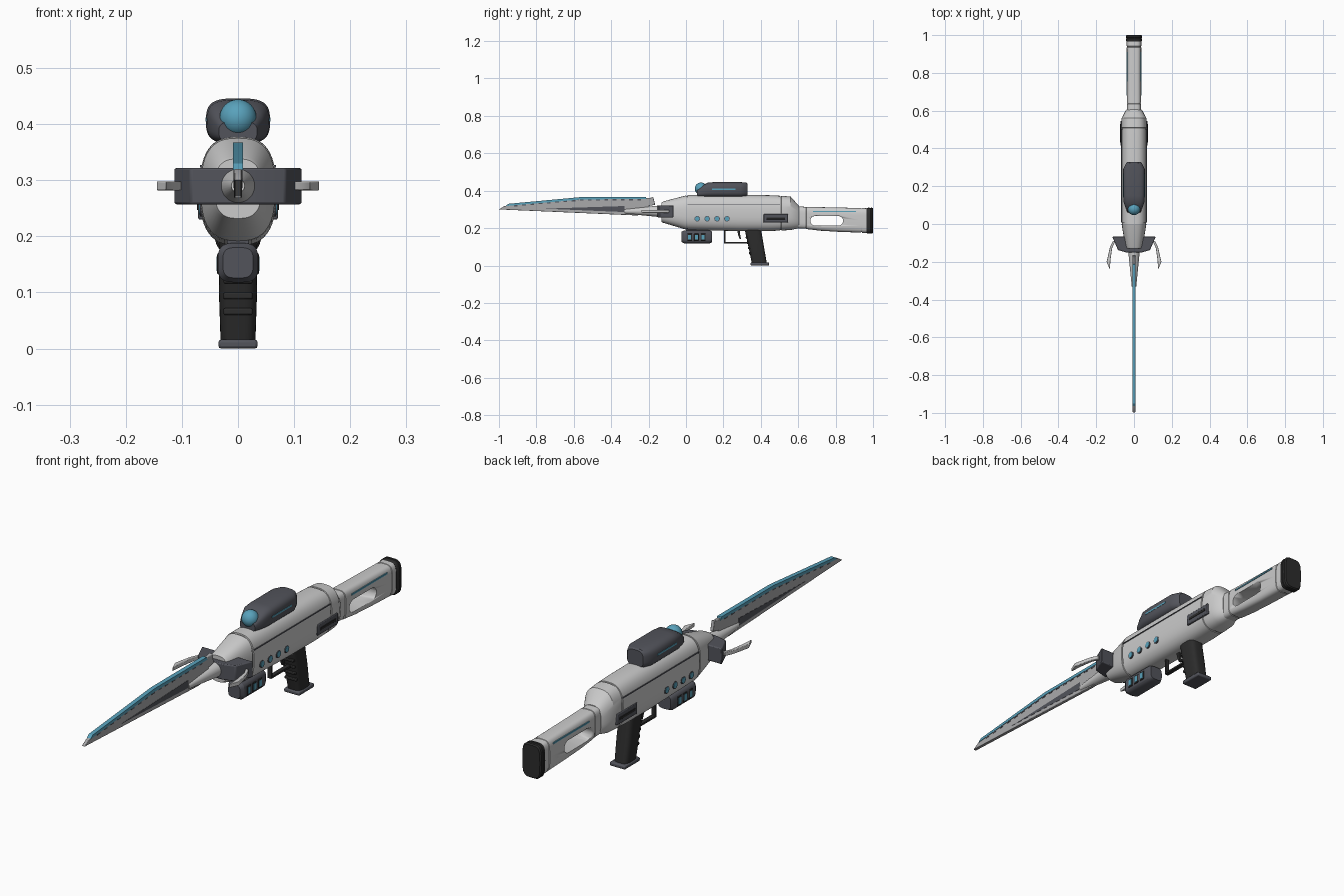
import bpy, bmesh, math
from mathutils import Matrix


def mat(name, rgb):
    m = bpy.data.materials.new(name)
    m.diffuse_color = (*rgb, 1)
    return m


LIGHT = mat("light_shell", (0.62, 0.62, 0.64))
BLADE = mat("blade_metal", (0.4, 0.4, 0.41))
DARK = mat("dark_metal", (0.085, 0.088, 0.105))
BLACK = mat("black_rubber", (0.025, 0.025, 0.025))
BLUE = mat("blue_glow", (0.1, 0.36, 0.5))


def finish(name, bm, material, bevel=0, smooth=True):
    bmesh.ops.recalc_face_normals(bm, faces=bm.faces)
    me = bpy.data.meshes.new(name)
    bm.to_mesh(me)
    bm.free()
    ob = bpy.data.objects.new(name, me)
    bpy.context.collection.objects.link(ob)
    me.materials.append(material)
    if bevel:
        b = ob.modifiers.new("bevel", 'BEVEL')
        b.width, b.segments, b.limit_method = bevel, 2, 'ANGLE'
    bpy.ops.object.select_all(action='DESELECT')
    bpy.context.view_layer.objects.active = ob
    ob.select_set(True)
    if smooth:
        bpy.ops.object.shade_smooth_by_angle(angle=math.radians(28))
    return ob


def box(name, x, y, z, material, bevel=0.002):
    """Box from (min, max) ranges."""
    bm = bmesh.new()
    bmesh.ops.create_cube(bm, size=1)
    for v in bm.verts:
        v.co = [(r[0] + r[1]) / 2 + c * (r[1] - r[0]) for r, c in zip((x, y, z), v.co)]
    return finish(name, bm, material, bevel)


def prism(name, pts, lo, hi, material, axis='x', bevel=0):
    """Extruded outline: (y, z) along x, or (x, y) along z."""
    bm = bmesh.new()
    rings = []
    for t in (lo, hi):
        rings.append([bm.verts.new((t, a, b) if axis == 'x' else (a, b, t)) for a, b in pts])
    n = len(pts)
    bm.faces.new(rings[0])
    bm.faces.new(rings[1])
    for i in range(n):
        j = (i + 1) % n
        bm.faces.new((rings[0][i], rings[0][j], rings[1][j], rings[1][i]))
    return finish(name, bm, material, bevel)


def loft(name, secs, power, material, axis='y', n=40, bevel=0):
    """Skin superellipse sections (position, half width, low, high)."""
    bm = bmesh.new()
    rings = []
    for t, hw, lo, hi in secs:
        ring = []
        for i in range(n):
            a = 2 * math.pi * i / n
            c, s = math.cos(a), math.sin(a)
            u = hw * math.copysign(abs(c) ** (2 / power), c)
            v = (lo + hi) / 2 + (hi - lo) / 2 * math.copysign(abs(s) ** (2 / power), s)
            ring.append(bm.verts.new((u, t, v) if axis == 'y' else (u, v, t)))
        rings.append(ring)
    for a, b in zip(rings, rings[1:]):
        for i in range(n):
            j = (i + 1) % n
            bm.faces.new((a[i], a[j], b[j], b[i]))
    bm.faces.new(rings[0])
    bm.faces.new(rings[-1])
    return finish(name, bm, material, bevel)


def rod(name, y, z, r, half, material):
    """Cylinder across the model, showing on both sides."""
    bm = bmesh.new()
    rot = Matrix.Translation((0, y, z)) @ Matrix.Rotation(math.pi / 2, 4, 'Y')
    bmesh.ops.create_cone(bm, cap_ends=True, segments=20, radius1=r, radius2=r, depth=2 * half, matrix=rot)
    return finish(name, bm, material)


def slot(y0, y1, z0, z1, tilt=0.0, k=8):
    """Stadium outline in the side plane."""
    r, zc = (z1 - z0) / 2, (z0 + z1) / 2
    pts = []
    for cy, start, dz in ((y1 - r, -90, tilt), (y0 + r, 90, -tilt)):
        for i in range(k + 1):
            a = math.radians(start + 180 * i / k)
            pts.append((cy + r * math.cos(a), zc + dz + r * math.sin(a)))
    return pts


# main shell with grooved seams at both shoulders
loft("main_body", [
    (-0.13, 0.042, 0.232, 0.338), (-0.12, 0.046, 0.228, 0.343), (-0.01, 0.064, 0.195, 0.372),
    (0.0, 0.066, 0.192, 0.375), (0.001, 0.063, 0.195, 0.372), (0.007, 0.063, 0.195, 0.372),
    (0.008, 0.067, 0.191, 0.377), (0.28, 0.068, 0.184, 0.378), (0.44, 0.068, 0.184, 0.376),
    (0.502, 0.068, 0.187, 0.373), (0.503, 0.065, 0.19, 0.37), (0.509, 0.065, 0.19, 0.37),
    (0.51, 0.068, 0.187, 0.373), (0.56, 0.066, 0.19, 0.368), (0.598, 0.046, 0.198, 0.325),
    (0.605, 0.040, 0.2, 0.318)], 2.7, LIGHT, n=48)
for s, label in ((1, "right"), (-1, "left")):
    x = sorted((s * 0.06, s * 0.0675))
    box(f"body_seam_{label}", x, (0.008, 0.503), (0.323, 0.327), DARK, 0)

# side ports and rear vent panels
for i in range(4):
    y = 0.06 + 0.053 * i
    rod(f"port_rim_{i}", y, 0.25, 0.015, 0.068, DARK)
    rod(f"port_lens_{i}", y, 0.25, 0.0115, 0.0695, BLUE)
box("rear_vent_panel", (-0.071, 0.071), (0.415, 0.545), (0.23, 0.275), DARK, 0.003)
box("rear_vent_slot", (-0.073, 0.073), (0.43, 0.53), (0.247, 0.258), BLACK, 0.001)

# shoulder stock with open slot
stock = loft("stock", [
    (0.59, 0.037, 0.2, 0.316), (0.636, 0.037, 0.197, 0.314), (0.637, 0.035, 0.199, 0.312),
    (0.642, 0.035, 0.199, 0.312), (0.643, 0.038, 0.195, 0.314), (0.72, 0.038, 0.186, 0.312),
    (0.82, 0.038, 0.18, 0.31), (0.935, 0.039, 0.176, 0.307), (0.936, 0.037, 0.178, 0.305),
    (0.941, 0.037, 0.178, 0.305), (0.942, 0.039, 0.175, 0.307), (0.97, 0.039, 0.174, 0.306)],
    4, LIGHT)
cutter = prism("slot_cutter", slot(0.665, 0.84, 0.213, 0.265), -0.1, 0.1, LIGHT)
cutter.hide_render = True
mod = stock.modifiers.new("slot", 'BOOLEAN')
mod.object, mod.operation, mod.solver = cutter, 'DIFFERENCE', 'EXACT'
bpy.context.view_layer.objects.active = stock
stock.modifiers.move(len(stock.modifiers) - 1, 0)
bpy.ops.object.modifier_apply(modifier="slot")
bpy.data.objects.remove(cutter)
box("stock_light_strip", (-0.0395, 0.0395), (0.68, 0.91), (0.285, 0.291), BLUE, 0)
loft("butt_pad", [(0.966, 0.040, 0.174, 0.306), (0.972, 0.043, 0.17, 0.309), (0.98, 0.043, 0.17, 0.309),
                  (0.982, 0.041, 0.172, 0.307), (0.986, 0.041, 0.172, 0.307), (0.988, 0.043, 0.17, 0.309),
                  (0.995, 0.043, 0.17, 0.309), (1.0, 0.039, 0.174, 0.305)], 4, BLACK)

# blade, glowing upper edge, recessed dark panel and tooth marks
prism("blade", [(-1.0, 0.3), (-0.97, 0.319), (-0.55, 0.355), (-0.19, 0.362), (-0.175, 0.366), (-0.165, 0.325),
                (-0.2, 0.318), (-0.2, 0.272), (-0.27, 0.268)], -0.007, 0.007, BLADE, bevel=0.002)
prism("blade_glow_edge", [(-0.965, 0.318), (-0.95, 0.330), (-0.55, 0.367), (-0.215, 0.367),
                          (-0.21, 0.355), (-0.55, 0.354)], -0.009, 0.009, BLUE)
prism("blade_dark_panel", [(-0.76, 0.304), (-0.33, 0.318), (-0.33, 0.286)], -0.0078, 0.0078, DARK)
for i in range(16):
    y = -0.92 + 0.044 * i
    z = 0.319 + (min(y, -0.55) + 0.965) * 0.086
    box(f"blade_tooth_{i}", (-0.0082, 0.0082), (y, y + 0.02), (z - 0.006, z + 0.001), DARK, 0)

# blade socket cone, cross guard and swept prongs
bm = bmesh.new()
bmesh.ops.create_cone(bm, cap_ends=True, segments=32, radius1=0.034, radius2=0.012, depth=0.22,
                      matrix=Matrix.Translation((0, -0.22, 0.29)) @ Matrix.Rotation(math.pi / 2, 4, 'X'))
finish("blade_socket", bm, LIGHT)
half = [(0.035, -0.152), (0.085, -0.138), (0.115, -0.067)]
prism("cross_guard", half + [(-x, y) for x, y in reversed(half)], 0.257, 0.322, DARK, 'z', 0.004)
for s, label in ((1, "right"), (-1, "left")):
    prism(f"guard_prong_{label}", [(s * x, y) for x, y in (
        (0.1, -0.095), (0.115, -0.125), (0.124, -0.185), (0.128, -0.24), (0.145, -0.2), (0.128, -0.125),
        (0.112, -0.09))], 0.282, 0.298, LIGHT, 'z', 0.002)

# sight housing with ball lens
loft("sight_housing", [(0.06, 0.034, 0.368, 0.405), (0.085, 0.045, 0.366, 0.425), (0.115, 0.055, 0.365, 0.443),
                       (0.15, 0.057, 0.365, 0.446), (0.29, 0.057, 0.365, 0.446), (0.322, 0.042, 0.367, 0.443),
                       (0.328, 0.036, 0.37, 0.438)], 3.2, DARK)
bm = bmesh.new()
bmesh.ops.create_uvsphere(bm, u_segments=32, v_segments=16, radius=0.033,
                          matrix=Matrix.Translation((0, 0.08, 0.411)))
finish("sight_lens", bm, BLUE)
box("sight_light_strip", (-0.058, 0.058), (0.14, 0.265), (0.405, 0.412), BLUE, 0)

# underslung emitter pod
loft("under_pod", [(-0.025, 0.027, 0.126, 0.18), (-0.01, 0.036, 0.118, 0.188), (0.125, 0.036, 0.118, 0.188),
                   (0.14, 0.029, 0.125, 0.182)], 3.5, DARK)
box("pod_mount", (-0.02, 0.02), (0.0, 0.12), (0.175, 0.205), DARK)
for i in range(3):
    y = 0.02 + 0.036 * i
    box(f"pod_window_frame_{i}", (-0.037, 0.037), (y - 0.013, y + 0.013), (0.132, 0.17), BLACK)
    box(f"pod_window_{i}", (-0.038, 0.038), (y - 0.008, y + 0.008), (0.138, 0.164), BLUE, 0)

# pistol grip with finger ribs and base plate
loft("grip", [(0.012, 0.031, 0.352, 0.432), (0.1, 0.034, 0.334, 0.417), (0.2, 0.033, 0.312, 0.4)],
     3.5, BLACK, 'z')
for i in range(4):
    z = 0.06 + 0.028 * i
    y = 0.355 - 0.206 * z
    box(f"finger_rib_{i}", (-0.026, 0.026), (y - 0.006, y + 0.02), (z, z + 0.012), BLACK, 0.003)
box("grip_base", (-0.035, 0.035), (0.345, 0.445), (0, 0.016), DARK, 0.005)

# trigger guard and trigger
prism("trigger_guard", [(0.203, 0.2), (0.203, 0.118), (0.345, 0.118), (0.345, 0.126), (0.211, 0.126),
                        (0.211, 0.2)], -0.009, 0.009, BLACK, bevel=0.001)
prism("trigger", [(0.272, 0.2), (0.278, 0.165), (0.288, 0.14), (0.294, 0.142), (0.289, 0.168), (0.29, 0.2)],
      -0.006, 0.006, BLACK)
